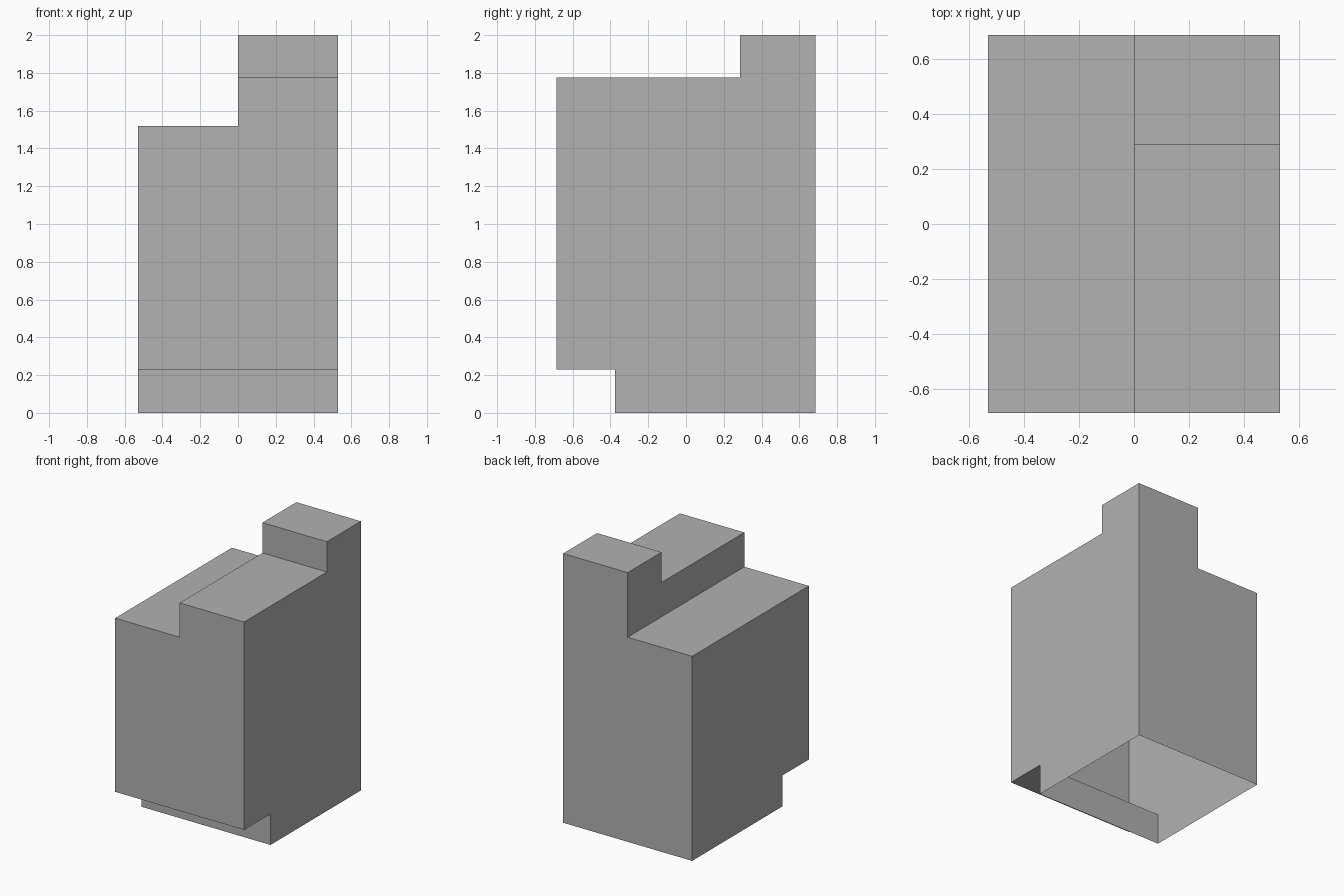
import bpy
import bmesh
from math import radians

cube = bpy.data.objects.get("Cube")
if cube:
    bpy.data.objects.remove(cube, do_unlink=True)

# Main dimensions
HALF_W, HALF_D = 0.53, 0.685
LOW_TOP, MID_TOP, HIGH_TOP = 1.52, 1.775, 2.0
NOTCH_Y, NOTCH_Z = -0.375, 0.23
TOWER_Y = 0.287

# Side profiles in (y, z), left open along the underside
base = [(NOTCH_Y, 0), (NOTCH_Y, NOTCH_Z), (-HALF_D, NOTCH_Z), (-HALF_D, LOW_TOP)]
upper = [(-HALF_D, MID_TOP), (TOWER_Y, MID_TOP), (TOWER_Y, HIGH_TOP), (HALF_D, HIGH_TOP)]
back = [(HALF_D, LOW_TOP), (HALF_D, 0)]

bm = bmesh.new()


def flat_face(points, x):
    bm.faces.new([bm.verts.new((x, y, z)) for y, z in points])


def wall_strip(points, x0, x1):
    for (ya, za), (yb, zb) in zip(points, points[1:]):
        corners = [(x0, ya, za), (x0, yb, zb), (x1, yb, zb), (x1, ya, za)]
        bm.faces.new([bm.verts.new(c) for c in corners])


# Low column, tall column and the step between them
wall_strip(base + back, -HALF_W, 0)
wall_strip(base + upper + back, 0, HALF_W)
flat_face(base + back, -HALF_W)
flat_face(base + upper + back, HALF_W)
flat_face([base[-1]] + upper + [back[0]], 0)

# Weld into one hollow shell and merge coplanar faces
bmesh.ops.remove_doubles(bm, verts=bm.verts[:], dist=0.0001)
bmesh.ops.recalc_face_normals(bm, faces=bm.faces[:])
bmesh.ops.dissolve_limit(bm, angle_limit=radians(1), verts=bm.verts[:], edges=bm.edges[:])

mesh = bpy.data.meshes.new("stepped_shell")
bm.to_mesh(mesh)
bm.free()
shell = bpy.data.objects.new("stepped_shell", mesh)
bpy.context.collection.objects.link(shell)

# Plain grey
grey = bpy.data.materials.new("plain_grey")
grey.use_nodes = True
colour = (0.445, 0.445, 0.445, 1)
grey.diffuse_color = colour
grey.node_tree.nodes["Principled BSDF"].inputs["Base Color"].default_value = colour
mesh.materials.append(grey)
